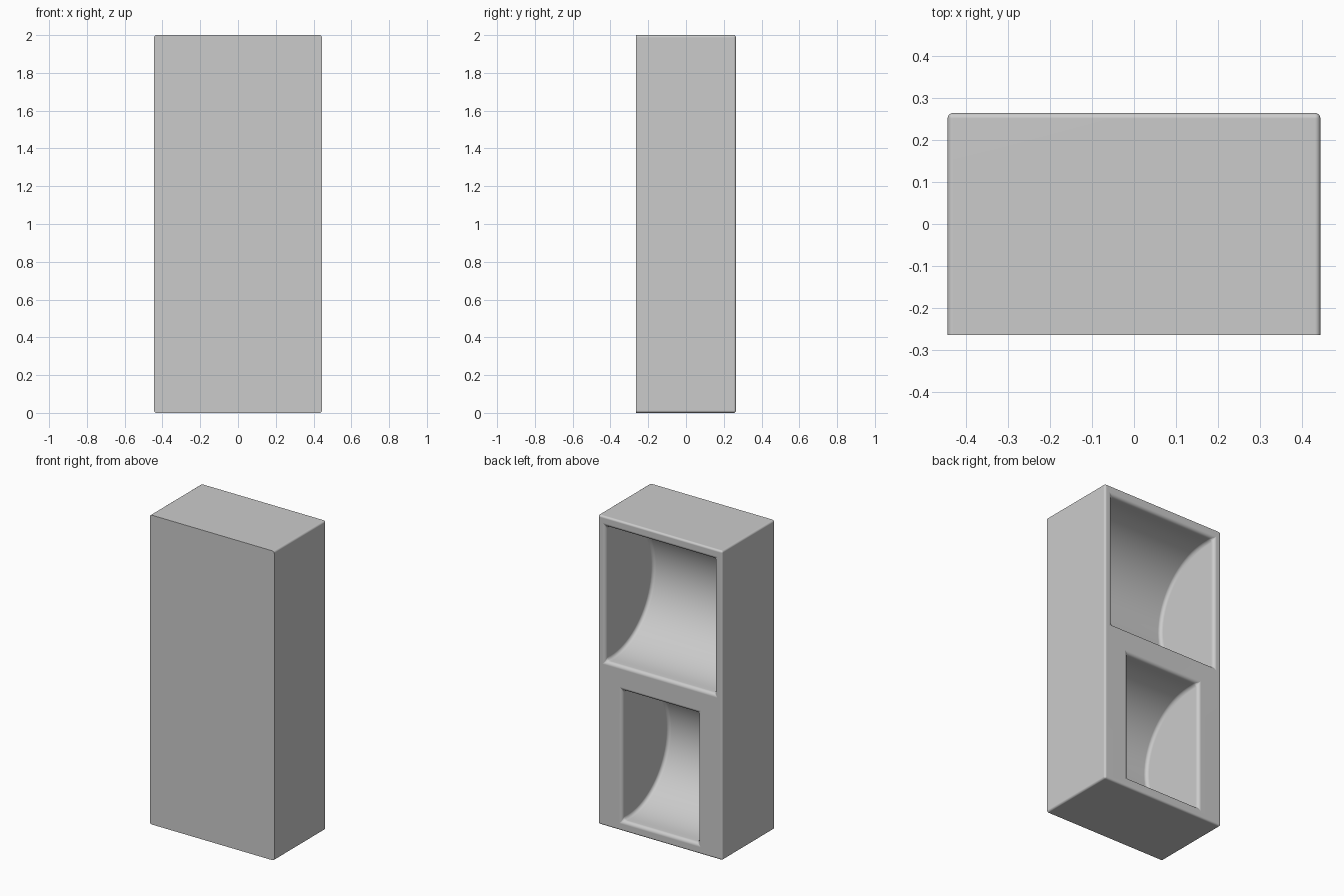
import bpy, bmesh, math

if "Cube" in bpy.data.objects:
    bpy.data.objects.remove(bpy.data.objects["Cube"], do_unlink=True)

W, D, H = 0.445, 0.265, 2.0   # half width, half depth, height

grey = bpy.data.materials.new("plain grey")
grey.use_nodes = True
grey.diffuse_color = (0.6, 0.6, 0.6, 1)
grey.node_tree.nodes["Principled BSDF"].inputs["Base Color"].default_value = (0.6, 0.6, 0.6, 1)


def prism(name, profile, half):
    """Extrude a (y, z) profile along x from -half to half."""
    bm = bmesh.new()
    face = bm.faces.new([bm.verts.new((-half, y, z)) for y, z in profile])
    new = bmesh.ops.extrude_face_region(bm, geom=[face])["geom"]
    verts = [g for g in new if isinstance(g, bmesh.types.BMVert)]
    bmesh.ops.translate(bm, verts=verts, vec=(2 * half, 0, 0))
    bmesh.ops.recalc_face_normals(bm, faces=bm.faces)
    mesh = bpy.data.meshes.new(name)
    bm.to_mesh(mesh)
    bm.free()
    obj = bpy.data.objects.new(name, mesh)
    bpy.context.collection.objects.link(obj)
    return obj


def scoop_profile(z, radius, inset=0.05, steps=40):
    """Half circle facing the front, with straight ends out through the back."""
    pts = [(D + 0.1, z + radius)]
    for i in range(steps + 1):
        a = math.pi * i / steps
        pts.append((D - inset - radius * math.sin(a), z + radius * math.cos(a)))
    return pts + [(D + 0.1, z - radius)]


# Solid block
body = prism("cabinet_body", [(-D, 0), (D, 0), (D, H), (-D, H)], W)
body.data.materials.append(grey)
bpy.context.view_layer.objects.active = body
body.select_set(True)

# Two rounded hollows in the back: wide upper, narrow lower
for name, z, radius, half in (("upper_hollow", 1.5, 0.435, 0.39),
                              ("lower_hollow", 0.487, 0.42, 0.27)):
    cutter = prism(name, scoop_profile(z, radius), half)
    cutter.data.materials.append(grey)
    cut = body.modifiers.new(name, "BOOLEAN")
    cut.operation, cut.solver, cut.object = "DIFFERENCE", "EXACT", cutter
    bpy.ops.object.modifier_apply(modifier=cut.name)
    bpy.data.objects.remove(cutter, do_unlink=True)

# Round the hollows and the outer edges, leaving the front edges crisp
bm = bmesh.new()
bm.from_mesh(body.data)


def round_edges(test, width):
    edges = [e for e in bm.edges if len(e.link_faces) == 2
             and e.calc_face_angle() > math.radians(40) and test(e)]
    bmesh.ops.bevel(bm, geom=edges, offset=width, segments=4, profile=0.5,
                    affect="EDGES", clamp_overlap=True)


def is_outer(e):
    return any(all(abs(v.co.x * s - W) < 1e-4 for v in e.verts) for s in (1, -1)) or \
        any(all(abs(v.co.z - h) < 1e-4 for v in e.verts) for h in (0, H))


def is_front(e):
    return all(v.co.y < -D + 1e-4 for v in e.verts)


round_edges(lambda e: not is_outer(e), 0.022)
round_edges(lambda e: is_outer(e) and not is_front(e), 0.013)
bm.to_mesh(body.data)
bm.free()

bpy.ops.object.shade_smooth_by_angle(angle=math.radians(35))
normals = body.modifiers.new("even_shading", "WEIGHTED_NORMAL")
normals.keep_sharp = True
